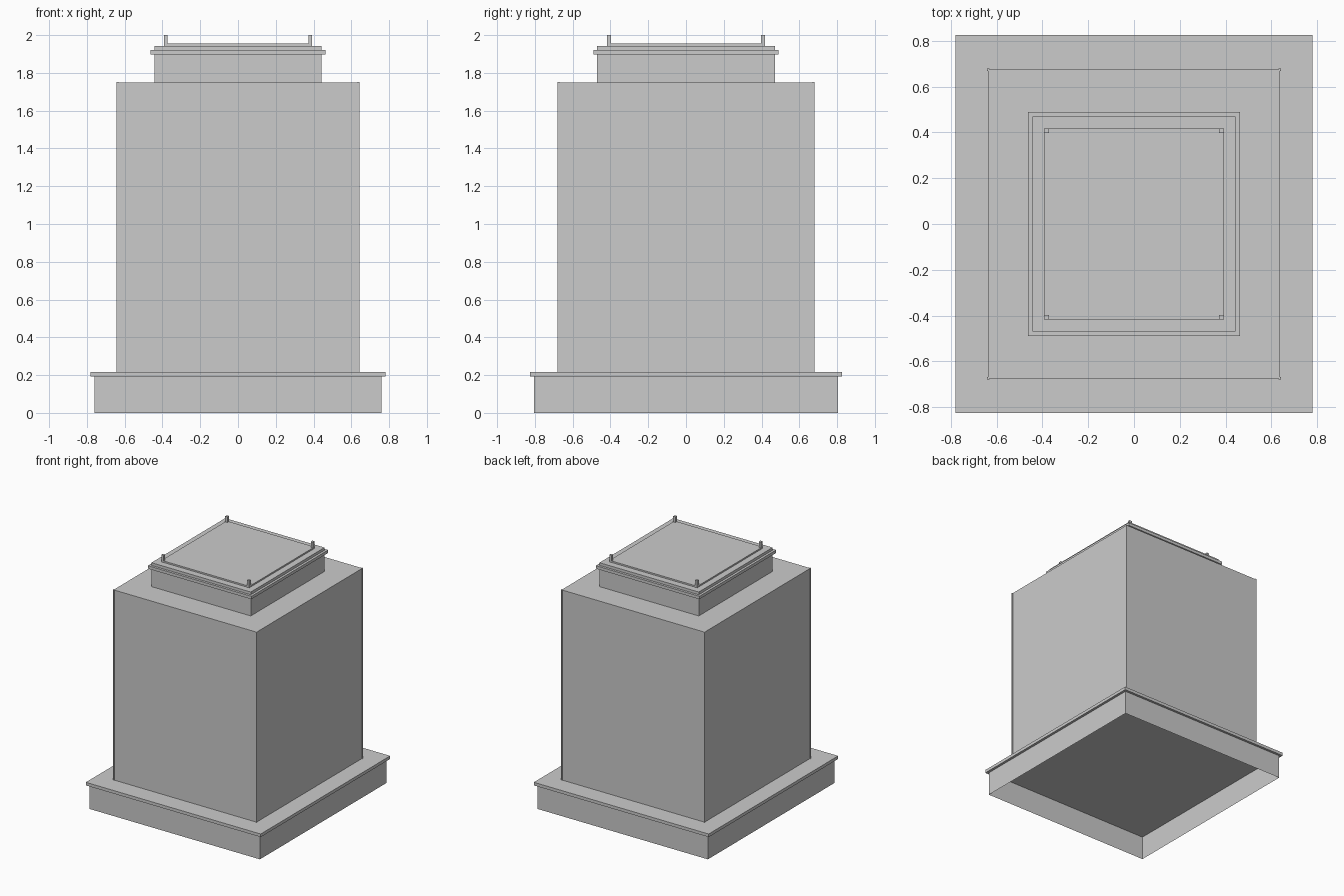
import bpy, bmesh

cube = bpy.data.objects.get("Cube")
if cube:
    bpy.data.objects.remove(cube, do_unlink=True)

# One plain grey for the whole tower
grey = bpy.data.materials.new("light_grey")
grey.use_nodes = True
colour = (0.6, 0.6, 0.6, 1)
grey.diffuse_color = colour
grey.node_tree.nodes["Principled BSDF"].inputs["Base Color"].default_value = colour


def block(name, half_x, half_y, z0, z1, centre=(0, 0), open_bottom=False):
    """Upright box given by half widths and its bottom and top heights."""
    bm = bmesh.new()
    bmesh.ops.create_cube(bm, size=2)
    for v in bm.verts:
        v.co.x = centre[0] + v.co.x * half_x
        v.co.y = centre[1] + v.co.y * half_y
        v.co.z = z1 if v.co.z > 0 else z0
    if open_bottom:
        bm.normal_update()
        under = [f for f in bm.faces if f.normal.z < -0.5]
        bmesh.ops.delete(bm, geom=under, context='FACES_ONLY')
    mesh = bpy.data.meshes.new(name)
    bm.to_mesh(mesh)
    bm.free()
    mesh.materials.append(grey)
    obj = bpy.data.objects.new(name, mesh)
    bpy.context.collection.objects.link(obj)
    return obj


# Hollow podium with a thin overhanging cornice
block("podium", 0.76, 0.806, 0, 0.193, open_bottom=True)
block("podium_cornice", 0.78, 0.825, 0.192, 0.217)

# Main tower and set-back upper storey
block("tower_body", 0.638, 0.675, 0.217, 1.75)
block("upper_storey", 0.443, 0.47, 1.75, 1.943)
block("upper_cornice", 0.462, 0.489, 1.897, 1.921)

# Raised roof deck
block("roof_deck", 0.392, 0.416, 1.943, 1.955)

# Slim strips on the tower corners and short posts on the deck corners
for side, sx in (("left", 1), ("right", -1)):
    for end, sy in (("front", -1), ("back", 1)):
        block(f"corner_strip_{end}_{side}", 0.006, 0.006, 0.217, 1.751,
              centre=(sx * 0.636, sy * 0.673))
        block(f"deck_post_{end}_{side}", 0.01, 0.01, 1.943, 2.0,
              centre=(sx * 0.382, sy * 0.407))
